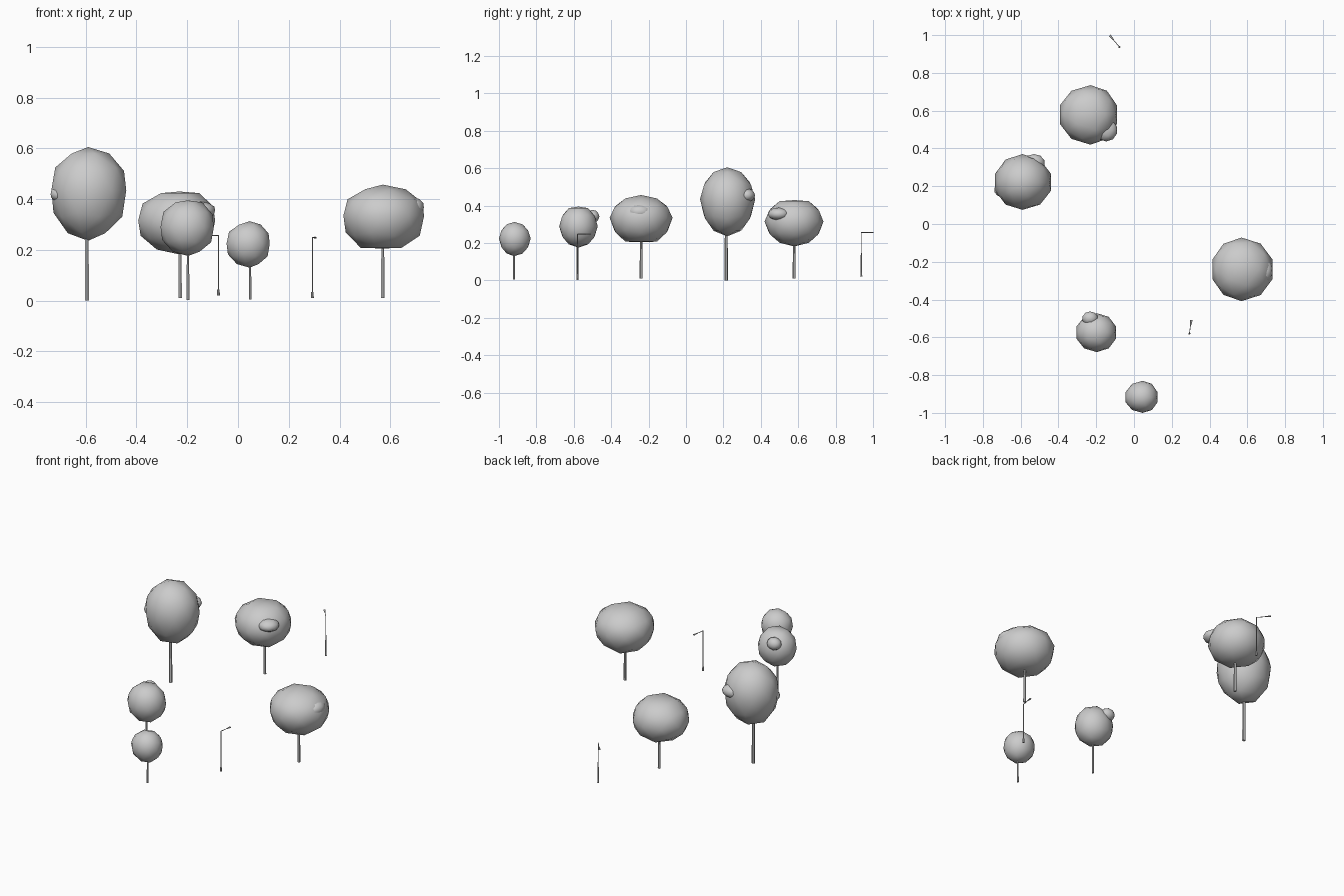
import bpy, bmesh
from math import radians
from mathutils import Vector, Matrix

if "Cube" in bpy.data.objects:
    bpy.data.objects.remove(bpy.data.objects["Cube"])


def add_mesh(name, bm, smooth=60):
    bmesh.ops.recalc_face_normals(bm, faces=bm.faces[:])
    me = bpy.data.meshes.new(name)
    bm.to_mesh(me)
    bm.free()
    ob = bpy.data.objects.new(name, me)
    bpy.context.collection.objects.link(ob)
    bpy.context.view_layer.objects.active = ob
    ob.select_set(True)
    bpy.ops.object.shade_smooth_by_angle(angle=radians(smooth))
    ob.select_set(False)


def rod(bm, a, b, r1, r2, sides=6):
    a, b = Vector(a), Vector(b)
    rot = (b - a).to_track_quat('Z', 'Y').to_matrix().to_4x4()
    bmesh.ops.create_cone(bm, cap_ends=True, segments=sides, radius1=r1, radius2=r2,
                          depth=(b - a).length, matrix=Matrix.Translation((a + b) / 2) @ rot)


def blob(name, centre, lo, hi, flat_lo=1.0, flat_hi=1.0):
    """Low-poly ball fitted to a box, with separate extents each side of its centre."""
    bm = bmesh.new()
    bmesh.ops.create_icosphere(bm, subdivisions=2, radius=1)
    for v in bm.verts:
        v.co.z = max(-flat_lo, min(flat_hi, v.co.z))
    for i in range(3):
        top = max(v.co[i] for v in bm.verts)
        bot = min(v.co[i] for v in bm.verts)
        for v in bm.verts:
            c = v.co[i]
            v.co[i] = centre[i] + (c / top * (hi[i] - centre[i]) if c > 0
                                   else c / bot * (lo[i] - centre[i]))
    add_mesh(name, bm)


# trunk (x, y, base z, radius); crown centre, low and high corner, flattening; side clumps
trees = [
    ((-0.595, 0.215, 0.0, 0.0095), (-0.59, 0.22, 0.435), (-0.735, 0.075, 0.236),
     (-0.44, 0.37, 0.605), 1, 1,
     [((-0.53, 0.325, 0.455), (0.055, 0.045, 0.037)), ((-0.705, 0.18, 0.42), (0.033, 0.035, 0.03))]),
    ((-0.228, 0.578, 0.01, 0.008), (-0.23, 0.58, 0.315), (-0.393, 0.42, 0.182),
     (-0.09, 0.735, 0.43), 1, 0.9,
     [((-0.147, 0.497, 0.355), (0.057, 0.06, 0.035))]),
    ((-0.197, -0.58, 0.002, 0.0065), (-0.197, -0.575, 0.29), (-0.305, -0.678, 0.176),
     (-0.095, -0.472, 0.395), 1, 0.92,
     [((-0.232, -0.5, 0.342), (0.04, 0.037, 0.036))]),
    ((0.048, -0.92, 0.005, 0.0055), (0.046, -0.918, 0.225), (-0.045, -1.0, 0.13),
     (0.125, -0.83, 0.313), 1, 1, []),
    ((0.57, -0.24, 0.01, 0.008), (0.57, -0.24, 0.335), (0.415, -0.408, 0.206),
     (0.733, -0.072, 0.457), 0.86, 1,
     [((0.69, -0.247, 0.367), (0.042, 0.062, 0.04))]),
]

for n, ((x, y, z, r), centre, lo, hi, fl, fh, clumps) in enumerate(trees, 1):
    # trunk
    bm = bmesh.new()
    rod(bm, (x, y, z), (x, y, lo[2] + 0.02), r, r * 0.8)
    add_mesh(f"tree_trunk_{n}", bm, 30)
    # crown and its side clumps
    blob(f"tree_crown_{n}", centre, lo, hi, fl, fh)
    for k, (c, s) in enumerate(clumps, 1):
        c, s = Vector(c), Vector(s)
        blob(f"tree_clump_{n}_{k}", c, c - s, c + s)

# street lamps: foot, pole, arm and lamp head
lamps = [((0.293, -0.58, 0.01), 0.249, (0.304, -0.508)),
         ((-0.077, 0.937, 0.02), 0.257, (-0.128, 0.998))]
for n, (base, top, tip) in enumerate(lamps, 1):
    foot = Vector(base)
    neck = Vector((foot.x, foot.y, top))
    end = Vector((tip[0], tip[1], top - 0.001))
    bm = bmesh.new()
    rod(bm, foot, foot + Vector((0, 0, 0.024)), 0.0055, 0.0048, 8)
    rod(bm, foot + Vector((0, 0, 0.02)), neck, 0.003, 0.0023)
    add_mesh(f"lamp_post_{n}", bm, 30)
    bm = bmesh.new()
    rod(bm, neck, neck.lerp(end, 0.65), 0.0023, 0.0018)
    add_mesh(f"lamp_arm_{n}", bm, 30)
    bm = bmesh.new()
    rod(bm, neck.lerp(end, 0.6), end, 0.003, 0.0065, 8)
    for v in bm.verts:
        v.co.z = top + (v.co.z - top) * 0.6
    add_mesh(f"lamp_head_{n}", bm, 30)
